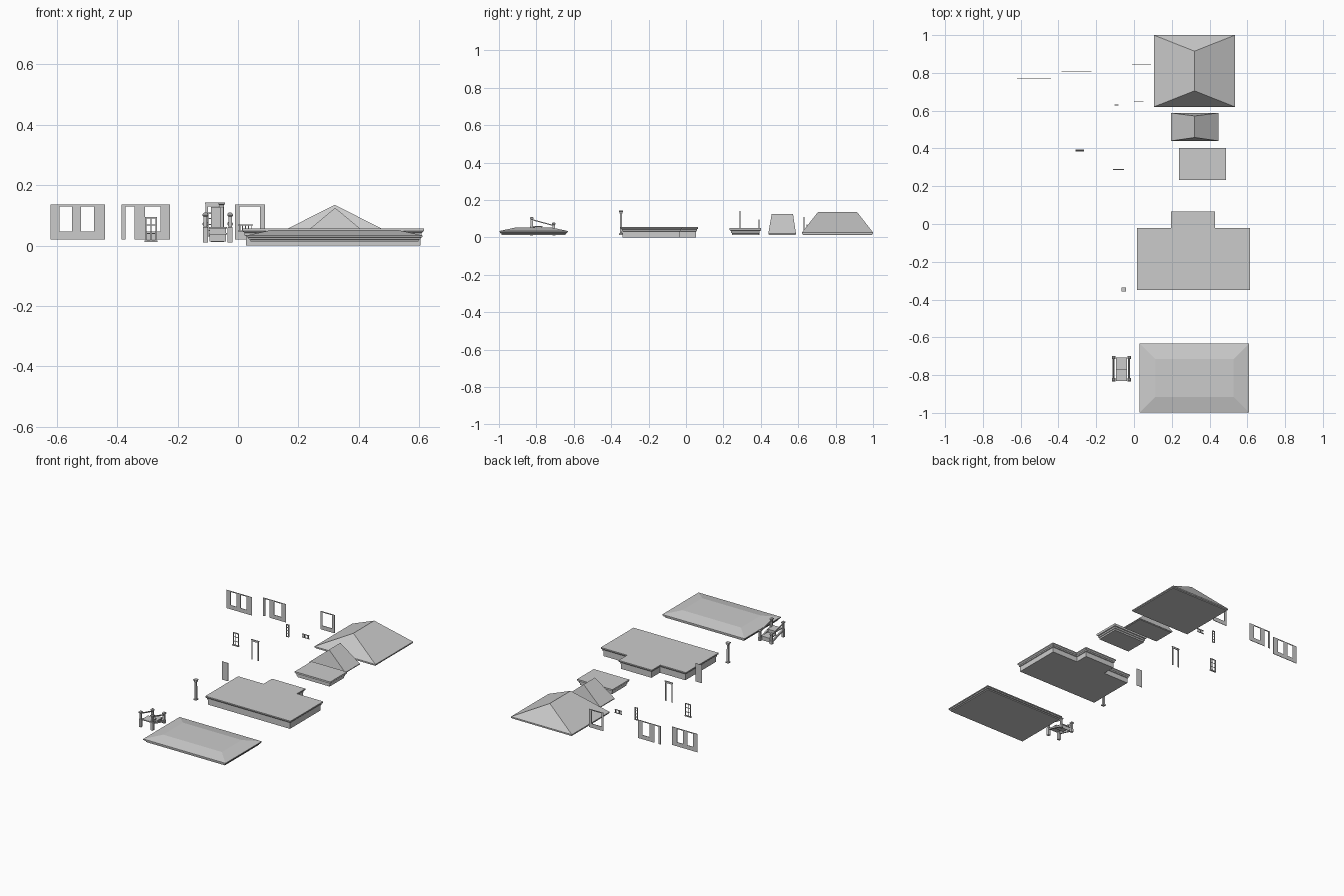
import bpy, bmesh
from mathutils import Vector

if "Cube" in bpy.data.objects:
    bpy.data.objects.remove(bpy.data.objects["Cube"])


def finish(name, bm):
    bmesh.ops.remove_doubles(bm, verts=bm.verts, dist=0.00005)
    bmesh.ops.recalc_face_normals(bm, faces=bm.faces)
    me = bpy.data.meshes.new(name)
    bm.to_mesh(me)
    bm.free()
    ob = bpy.data.objects.new(name, me)
    bpy.context.collection.objects.link(ob)
    return ob


def loft(name, rings):
    """Skin equal-length rings of points and cap both ends."""
    bm = bmesh.new()
    vs = [[bm.verts.new(p) for p in r] for r in rings]
    n = len(rings[0])
    for a, b in zip(vs, vs[1:]):
        for i in range(n):
            j = (i + 1) % n
            bm.faces.new((a[i], a[j], b[j], b[i]))
    bm.faces.new(vs[0][::-1])
    bm.faces.new(vs[-1])
    bmesh.ops.dissolve_degenerate(bm, dist=0.00005, edges=bm.edges)
    return finish(name, bm)


def inset(poly, d, z):
    """Inset a counter-clockwise right-angled outline by d."""
    out = []
    for i, p in enumerate(poly):
        a = (Vector(p) - Vector(poly[i - 1])).normalized()
        b = (Vector(poly[(i + 1) % len(poly)]) - Vector(p)).normalized()
        out.append((p[0] - d * (a.y + b.y), p[1] + d * (a.x + b.x), z))
    return out


def rect(x0, x1, y0, y1):
    return [(x0, y0), (x1, y0), (x1, y1), (x0, y1)]


def add_box(bm, x0, x1, y0, y1, z0, z1):
    vs = bmesh.ops.create_cube(bm, size=1)["verts"]
    for v in vs:
        v.co = ((x0 + x1) / 2 + v.co.x * (x1 - x0),
                (y0 + y1) / 2 + v.co.y * (y1 - y0),
                (z0 + z1) / 2 + v.co.z * (z1 - z0))
    return vs


def boxes(name, items):
    bm = bmesh.new()
    for b in items:
        add_box(bm, *b)
    return finish(name, bm)


def wall(name, x0, x1, y, z0, z1, holes, t=0.003):
    """Thin panel with rectangular openings (hx0, hx1, hz0, hz1)."""
    items, x = [], x0
    for a, b, c, d in holes:
        items.append((x, a, y - t / 2, y + t / 2, z0, z1))
        if c > z0:
            items.append((a, b, y - t / 2, y + t / 2, z0, c))
        items.append((a, b, y - t / 2, y + t / 2, d, z1))
        x = b
    items.append((x, x1, y - t / 2, y + t / 2, z0, z1))
    return boxes(name, items)


def lattice(name, x0, x1, y, z0, z1, cols, rows, f=0.005, bar=0.003, t=0.005):
    """Window frame with glazing bars."""
    h = t / 2
    items = [(x0, x0 + f, y - h, y + h, z0, z1), (x1 - f, x1, y - h, y + h, z0, z1),
             (x0, x1, y - h, y + h, z0, z0 + f), (x0, x1, y - h, y + h, z1 - f, z1)]
    for i in range(1, cols):
        x = x0 + (x1 - x0) * i / cols
        items.append((x - bar / 2, x + bar / 2, y - h / 2, y + h / 2, z0, z1))
    for i in range(1, rows):
        z = z0 + (z1 - z0) * i / rows
        items.append((x0, x1, y - h / 2, y + h / 2, z - bar / 2, z + bar / 2))
    return items and boxes(name, items)


# Main hipped roof and small steep-ended roof
def ridge_roof(name, r, y0, y1, zs, ztop):
    xm = (r[0] + r[1]) / 2
    o = rect(*r)
    loft(name, [inset(o, 0.005, zs[0]), inset(o, 0.003, zs[1]), inset(o, 0, zs[1]),
                inset(o, 0, zs[2]),
                [(xm, y0, ztop), (xm, y0, ztop), (xm, y1, ztop), (xm, y1, ztop)]])


ridge_roof("main_roof", (0.105, 0.535, 0.62, 1.0), 0.705, 0.915, (0.014, 0.019, 0.026), 0.135)
ridge_roof("gable_roof", (0.195, 0.448, 0.44, 0.588), 0.458, 0.572, (0.012, 0.015, 0.02), 0.125)

# Upper deck slab with stepped cornice
slab = rect(0.237, 0.487, 0.233, 0.402)
loft("deck_slab", [inset(slab, d, z) for d, z in
                   [(0.012, 0.012), (0.012, 0.022), (0.008, 0.024), (0.008, 0.034),
                    (0.003, 0.036), (0, 0.042), (0, 0.049)]])

# Main floor with T outline and cornice
tee = [(0.015, -0.35), (0.615, -0.35), (0.615, -0.02), (0.43, -0.02),
       (0.43, 0.065), (0.195, 0.065), (0.195, -0.02), (0.015, -0.02)]
loft("main_floor", [inset(tee, d, z) for d, z in
                    [(0.011, 0.0), (0.011, 0.032), (0.007, 0.034), (0.007, 0.042),
                     (0.003, 0.045), (0, 0.049), (0, 0.056)]])

# Low porch roof with flat middle
porch = rect(0.03, 0.61, -0.998, -0.632)
loft("porch_roof", [inset(porch, d, z) for d, z in
                    [(0.012, 0.013), (0.012, 0.019), (0.006, 0.021), (0.004, 0.027),
                     (0, 0.028), (0, 0.034), (0.083, 0.052)]])

# Walls with openings
wall("window_wall", -0.62, -0.44, 0.77, 0.02, 0.136,
     [(-0.59, -0.55, 0.046, 0.13), (-0.52, -0.477, 0.046, 0.13)])
wall("door_wall", -0.385, -0.225, 0.805, 0.02, 0.136,
     [(-0.372, -0.342, 0.02, 0.13), (-0.307, -0.257, 0.046, 0.13)])
wall("single_window_wall", -0.01, 0.09, 0.845, 0.02, 0.136, [(0.005, 0.073, 0.046, 0.13)])

# Windows, door frame, door
lattice("wide_window", -0.308, -0.268, 0.39, 0.013, 0.095, 2, 3)
boxes("window_sill", [(-0.31, -0.266, 0.384, 0.394, 0.012, 0.017)])
lattice("narrow_window", -0.102, -0.081, 0.63, 0.03, 0.11, 1, 4)
wall("door_frame", -0.107, -0.057, 0.289, 0.015, 0.138, [(-0.1, -0.064, 0.015, 0.13)], 0.004)
boxes("door_frame_cap", [(-0.11, -0.054, 0.286, 0.292, 0.137, 0.142)])
boxes("door", [(-0.09, -0.047, -0.033, -0.031, 0.012, 0.128)])

# Railing section
boxes("railing", [(0, 0.05, 0.645, 0.649, 0.066, 0.07), (0, 0.05, 0.645, 0.649, 0.046, 0.05)] +
      [(x - 0.0015, x + 0.0015, 0.6455, 0.6485, 0.048, 0.068)
       for x in (0.006, 0.0155, 0.025, 0.0345, 0.044)])


def post(name, x, y, prof):
    loft(name, [[(x + a * w, y + b * w, z) for a, b in ((-1, -1), (1, -1), (1, 1), (-1, 1))]
                for w, z in prof])


# Porch column with base and capital
post("column", -0.054, -0.347,
     [(0.010, 0.013), (0.010, 0.02), (0.006, 0.023), (0.0055, 0.125),
      (0.008, 0.13), (0.008, 0.135), (0.011, 0.137), (0.011, 0.143)])

# Porch stairs: treads climb toward -y, four posts and sloping rails
boxes("stairs", [(-0.096, -0.037, -0.83, -0.768, 0.056, 0.062),
                 (-0.096, -0.037, -0.773, -0.706, 0.036, 0.042),
                 (-0.094, -0.039, -0.772, -0.769, 0.038, 0.058),
                 (-0.094, -0.039, -0.713, -0.710, 0.014, 0.038)])
for side, x in (("left", -0.108), ("right", -0.026)):
    for end, y, z in (("upper", -0.825, 0.030), ("lower", -0.707, 0.0)):
        post(f"{side}_{end}_newel", x, y,
             [(0.008, 0.01), (0.008, 0.03 + z), (0.006, 0.032 + z), (0.006, 0.066 + z),
              (0.009, 0.069 + z), (0.009, 0.075 + z), (0.004, 0.08 + z)])
    for part, h, w in (("rail", 0.063, 0.003), ("stringer", 0.022, 0.005)):
        loft(f"{side}_stair_{part}",
             [[(x - w, y, z - w), (x + w, y, z - w), (x + w, y, z + w), (x - w, y, z + w)]
              for y, z in ((-0.825, h + 0.032), (-0.707, h))])
